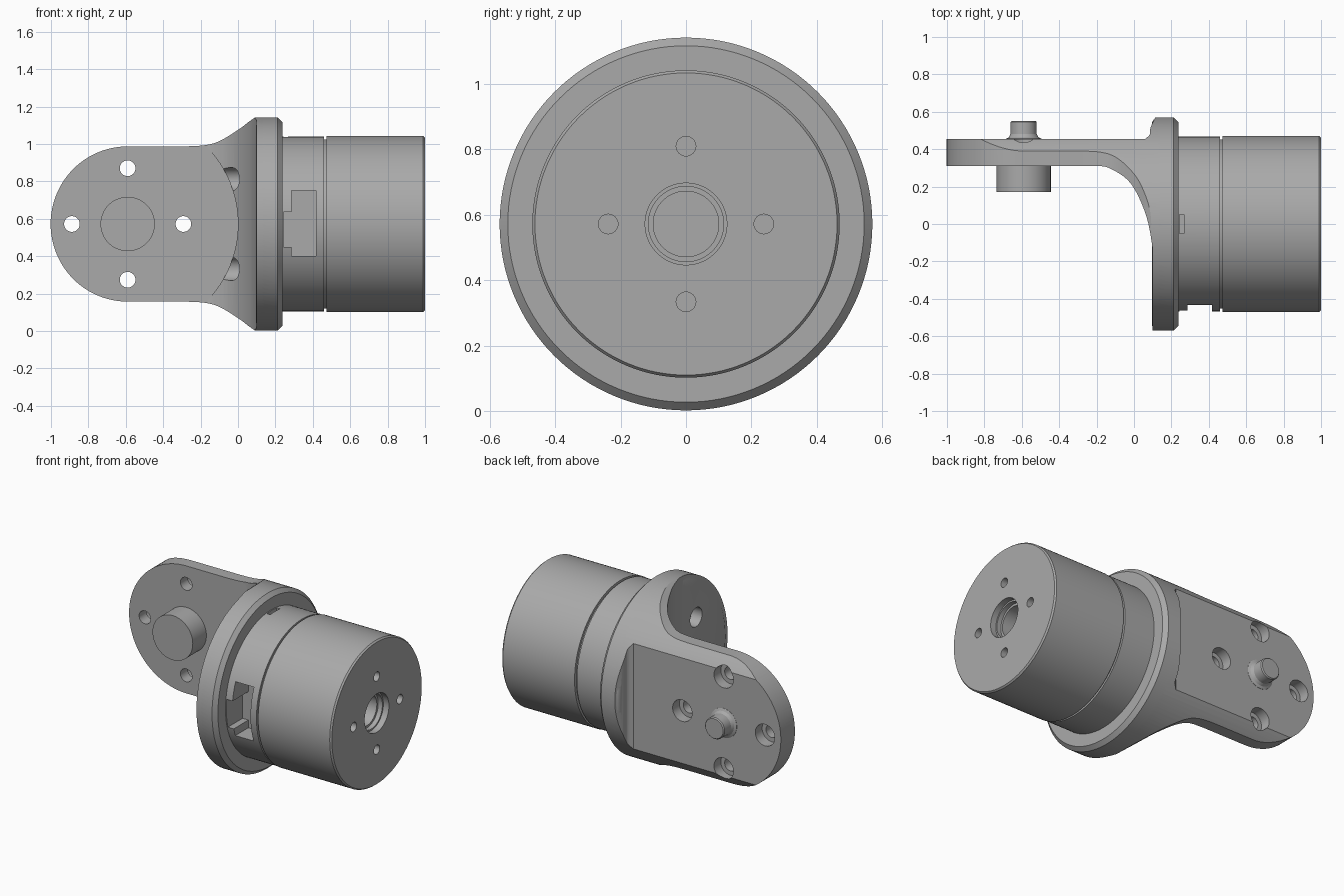
import bpy, bmesh, math
from mathutils import Vector, Matrix

if "Cube" in bpy.data.objects:
    bpy.data.objects.remove(bpy.data.objects["Cube"])

CZ = 0.572                 # height of the main axis
PIN = (-0.59, CZ)          # x, z of the pivot axis
grey = bpy.data.materials.new("mid grey")
grey.diffuse_color = (0.40, 0.40, 0.40, 1)
grey.use_nodes = True
grey.node_tree.nodes["Principled BSDF"].inputs["Base Color"].default_value = grey.diffuse_color


def finish(name, bm):
    bmesh.ops.recalc_face_normals(bm, faces=bm.faces)
    me = bpy.data.meshes.new(name)
    bm.to_mesh(me)
    bm.free()
    me.materials.append(grey)
    ob = bpy.data.objects.new(name, me)
    bpy.context.collection.objects.link(ob)
    return ob


def lathe(name, profile, axis, centre, n=96):
    """Closed solid from (position along axis, radius) pairs; radius 0 at both ends."""
    bm = bmesh.new()
    rings = []
    for t, r in profile:
        ring = []
        for i in range(n if r > 0 else 1):
            a = 2 * math.pi * i / n
            c, s = r * math.cos(a), r * math.sin(a)
            p = (t, c, s) if axis == 'X' else (c, t, s)
            ring.append(bm.verts.new(Vector(p) + Vector(centre)))
        rings.append(ring)
    for a, b in zip(rings, rings[1:]):
        for i in range(n):
            j = (i + 1) % n
            if len(a) == 1:
                bm.faces.new((a[0], b[i], b[j]))
            elif len(b) == 1:
                bm.faces.new((a[i], a[j], b[0]))
            else:
                bm.faces.new((a[i], a[j], b[j], b[i]))
    return finish(name, bm)


def rod(axis, centre, r, t0, t1, n=40):
    return lathe("cutter", [(t0, 0), (t0, r), (t1, r), (t1, 0)], axis, centre, n)


def extrude(name, pts, plane, lo, hi):
    """Extrude a 2D outline in the XZ plane (along y) or XY plane (along z)."""
    bm = bmesh.new()
    at = (lambda p, t: (p[0], t, p[1])) if plane == 'XZ' else (lambda p, t: (p[0], p[1], t))
    a = [bm.verts.new(at(p, lo)) for p in pts]
    b = [bm.verts.new(at(p, hi)) for p in pts]
    bm.faces.new(a)
    bm.faces.new(b)
    for i in range(len(pts)):
        j = (i + 1) % len(pts)
        bm.faces.new((a[i], a[j], b[j], b[i]))
    return finish(name, bm)


def box(x0, x1, y0, y1, z0, z1):
    return extrude("cutter", [(x0, z0), (x1, z0), (x1, z1), (x0, z1)], 'XZ', y0, y1)


def boolean(ob, tool, op='DIFFERENCE'):
    m = ob.modifiers.new("cut", 'BOOLEAN')
    m.operation, m.object, m.solver = op, tool, 'EXACT'
    bpy.context.view_layer.objects.active = ob
    bpy.ops.object.modifier_apply(modifier=m.name)
    bpy.data.objects.remove(tool)


def spline(pts, steps=6):
    """Catmull-Rom curve through the points."""
    p = [Vector(q) for q in [pts[0]] + pts + [pts[-1]]]
    out = []
    for i in range(1, len(p) - 2):
        for k in range(steps):
            t = k / steps
            a, b, c, d = p[i - 1:i + 3]
            out.append(0.5 * (2 * b + (c - a) * t + (2 * a - 5 * b + 4 * c - d) * t * t
                              + (3 * b - a - 3 * c + d) * t ** 3))
    return [tuple(v) for v in out + [p[-2]]]


# Bracket: front outline with round end and flared root
flare = spline([(-0.28, 0.415), (-0.18, 0.421), (-0.1, 0.443), (0.0, 0.503), (0.06, 0.548), (0.1, 0.575)])
upper = [(x, CZ + h) for x, h in flare] + [(0.15, CZ + 0.575)]
lower = [(x, 2 * CZ - z) for x, z in reversed(upper)]
end = [(PIN[0] + 0.412 * math.cos(a), CZ + 0.415 * math.sin(a))
       for a in [math.pi * (1.5 - i / 48) for i in range(49)]]
bracket = extrude("bracket", upper + lower + end, 'XZ', -0.6, 0.6)

# Bracket: plan outline, flat arm filleted into the flange
fillet = spline([(-0.2, 0.31), (-0.13, 0.298), (-0.02, 0.22), (0.06, 0.06), (0.095, -0.1), (0.1, -0.2)])
fan = spline([(0.13, 0.6), (0.09, 0.52), (0.085, 0.48), (0.06, 0.455)], 4)
plan = [(-1.1, 0.31)] + fillet + [(0.1, -0.7), (0.15, -0.7), (0.15, 0.6)] + fan + [(-1.1, 0.455)]
boolean(bracket, extrude("plan", plan, 'XY', -0.2, 1.4), 'INTERSECT')
boolean(bracket, rod('X', (0, 0, CZ), 0.57, -1.2, 0.14, 128), 'INTERSECT')

# Flange with bevelled rims
flange = lathe("flange", [(0.095, 0), (0.095, 0.54), (0.105, 0.558), (0.125, 0.57), (0.212, 0.57),
                          (0.237, 0.545), (0.237, 0)], 'X', (0, 0, CZ), 128)
boolean(bracket, flange, 'UNION')

# Swing clearance around the pivot, in front of the arm
boolean(bracket, rod('Y', (PIN[0], 0, CZ), 0.59, -0.8, 0.31, 128))

# Flange bolt holes
for sy in (1, -1):
    for sz in (1, -1):
        boolean(bracket, rod('X', (0, 0.24 * sy, CZ + 0.24 * sz), 0.062, -0.3, 0.02 if sy > 0 else 0.17))

# Arm bolt holes with counterbores on the outside
for dx, dz in ((0.298, 0), (-0.298, 0), (0, 0.298), (0, -0.298)):
    c = (PIN[0] + dx, 0, CZ + dz)
    boolean(bracket, rod('Y', c, 0.042, 0.2, 0.6))
    boolean(bracket, rod('Y', c, 0.07, 0.385, 0.6))

# Pivot boss inside and pin outside
pivot = (PIN[0], 0, CZ)
boss = lathe("pivot_boss", [(0.17, 0), (0.17, 0.145), (0.32, 0.145), (0.32, 0)], 'Y', pivot)
pin = lathe("pivot_pin", [(0.44, 0), (0.44, 0.1), (0.456, 0.095), (0.463, 0.08), (0.48, 0.07),
                          (0.545, 0.07), (0.552, 0.064), (0.552, 0)], 'Y', pivot, 64)

# Motor housing with ring groove, end chamfer and stepped bore
housing = lathe("motor_housing", [
    (0.225, 0), (0.225, 0.467), (0.46, 0.467), (0.46, 0.452), (0.474, 0.452), (0.474, 0.47),
    (0.99, 0.47), (1.0, 0.462), (1.0, 0.125), (0.96, 0.125), (0.96, 0.115), (0.93, 0.115),
    (0.93, 0.1), (0.6, 0.1), (0.6, 0)], 'X', (0, 0, CZ), 128)
for dy, dz in ((0.238, 0), (-0.238, 0), (0, 0.238), (0, -0.238)):
    boolean(housing, rod('X', (0, dy, CZ + dz), 0.03, 0.88, 1.1, 32))

# Connector window in front and small slot on top
boolean(housing, box(0.285, 0.417, -0.6, -0.3, 0.4, 0.75))
boolean(housing, box(0.243, 0.29, -0.6, -0.3, 0.45, 0.635))
boolean(housing, box(0.243, 0.268, -0.05, 0.05, CZ + 0.44, 1.2))

# Smooth shading with sharp edges kept
for ob in (bracket, boss, pin, housing):
    bpy.ops.object.select_all(action='DESELECT')
    ob.select_set(True)
    bpy.context.view_layer.objects.active = ob
    bpy.ops.object.shade_smooth_by_angle(angle=math.radians(30))
